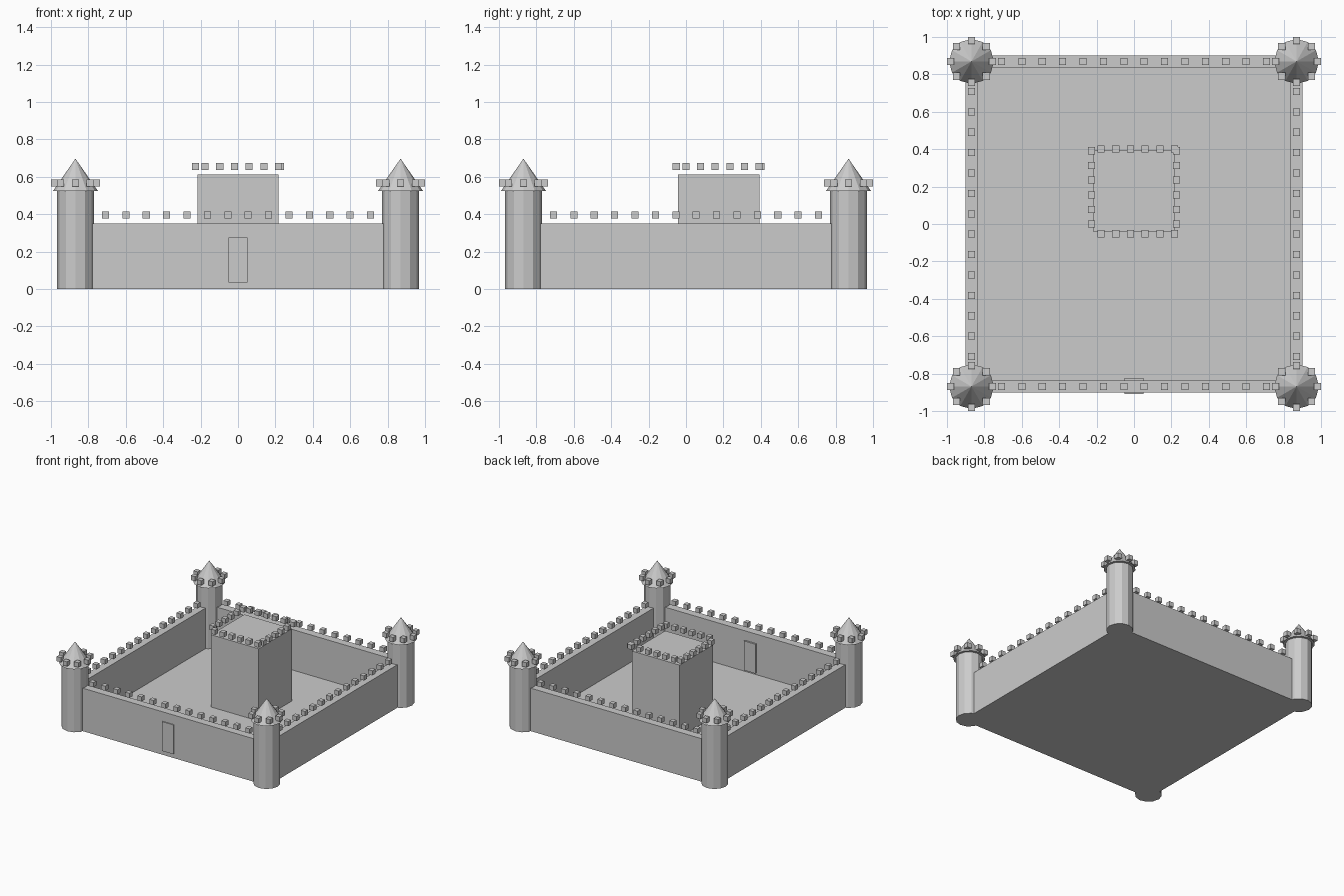
import bpy
from math import sin, cos, pi

if "Cube" in bpy.data.objects:
    bpy.data.objects.remove(bpy.data.objects["Cube"])

C = 0.869      # wall and tower centre line
WALL_T = 0.064
WALL_H = 0.352
MERLON = 0.038


def box(name, centre, size):
    bpy.ops.mesh.primitive_cube_add(size=1, location=centre)
    ob = bpy.context.object
    ob.name = name
    ob.scale = size
    return ob


def merlon(name, x, y, z):
    box(name, (x, y, z), (MERLON,) * 3)


# ground slab
box("floor", (0, 0, 0.01), (2 * C + WALL_T, 2 * C + WALL_T, 0.02))

# curtain walls with floating merlons
for s in (-1, 1):
    box("wall_front_back", (0, s * C, WALL_H / 2), (2 * C + WALL_T, WALL_T, WALL_H))
    box("wall_side", (s * C, 0, WALL_H / 2), (WALL_T, 2 * C - WALL_T, WALL_H))
    for i in range(14):
        t = (i - 6.5) * 0.109
        merlon("wall_merlon", t, s * C, 0.396)
        merlon("wall_merlon", s * C, t, 0.396)

# gate, slightly thicker than the front wall
box("gate", (0, -0.866, 0.155), (0.104, 0.087, 0.24))

# corner towers: shaft, cone roof and a ring of merlons
for sx in (-1, 1):
    for sy in (-1, 1):
        x, y = sx * C, sy * C
        bpy.ops.mesh.primitive_cylinder_add(vertices=12, radius=0.1, depth=0.53,
                                            location=(x, y, 0.265))
        bpy.context.object.name = "tower"
        bpy.ops.mesh.primitive_cone_add(vertices=12, radius1=0.12, radius2=0,
                                        depth=0.172, location=(x, y, 0.611))
        bpy.context.object.name = "tower_roof"
        for k in range(8):
            a = k * pi / 4
            merlon("tower_merlon", x + 0.112 * cos(a), y + 0.112 * sin(a), 0.567)

# keep with merlons around its top
KY = 0.175
box("keep", (0, KY, 0.306), (0.434, 0.434, 0.612))
for s in (-0.227, 0.227):
    for i in range(6):
        t = -0.176 + i * 0.0785
        merlon("keep_merlon", t, KY + s, 0.656)
        merlon("keep_merlon", s, KY + t, 0.656)
